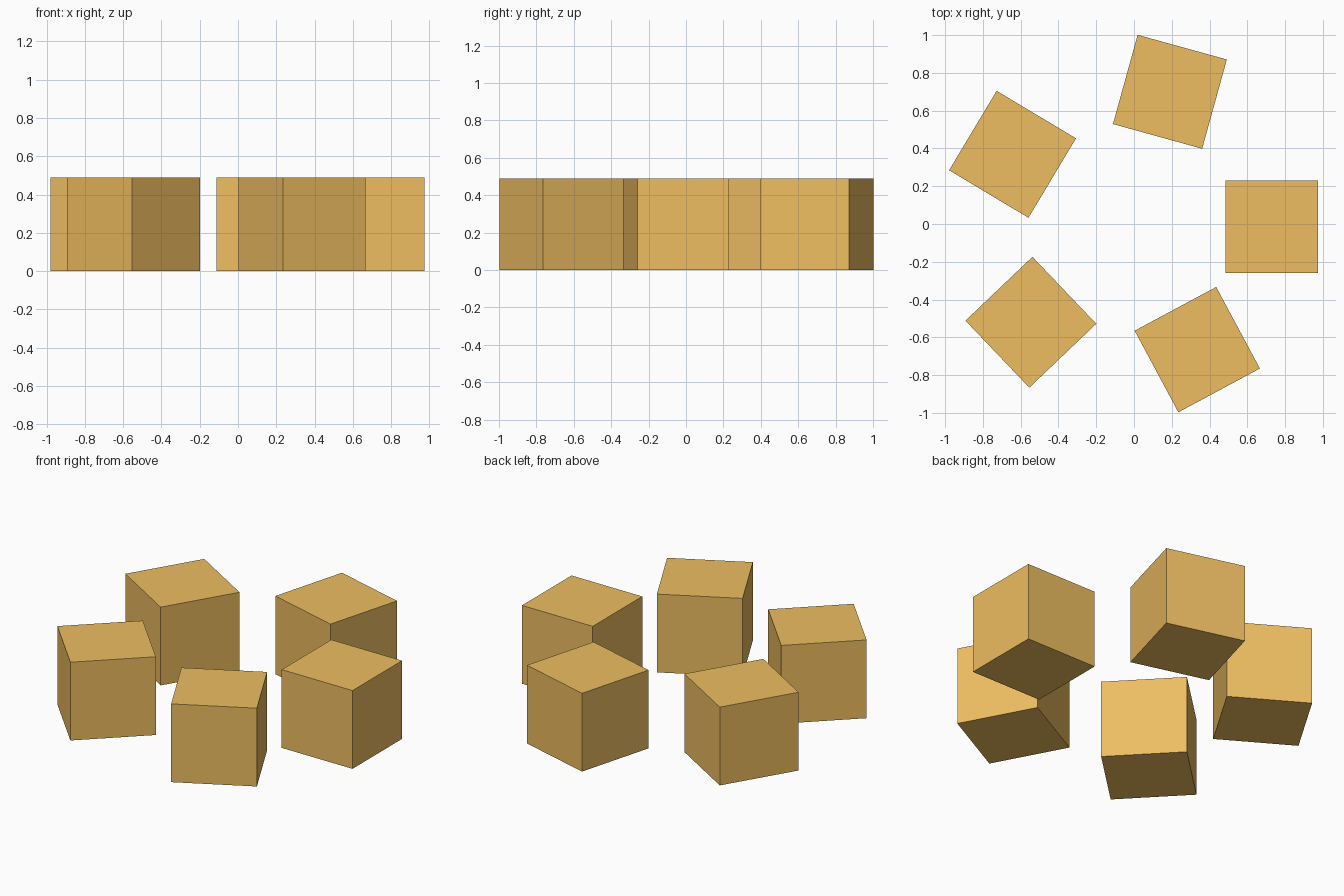
import bpy
from math import radians

if "Cube" in bpy.data.objects:
    bpy.data.objects.remove(bpy.data.objects["Cube"])

SIZE = 0.49
TURN = radians(-15.45)  # each block is turned a little further

mat = bpy.data.materials.new("golden_wood")
mat.diffuse_color = (0.85, 0.51, 0.12, 1)
mat.use_nodes = True
mat.node_tree.nodes["Principled BSDF"].inputs["Base Color"].default_value = mat.diffuse_color

# Ring of five blocks, counter-clockwise from the right
centres = [(0.73, -0.015), (0.19, 0.70), (-0.643, 0.369), (-0.546, -0.52), (0.335, -0.665)]

for i, (x, y) in enumerate(centres):
    bpy.ops.mesh.primitive_cube_add(size=SIZE, location=(x, y, SIZE / 2), rotation=(0, 0, TURN * i))
    block = bpy.context.object
    block.name = f"block_{i + 1}"
    block.data.materials.append(mat)
